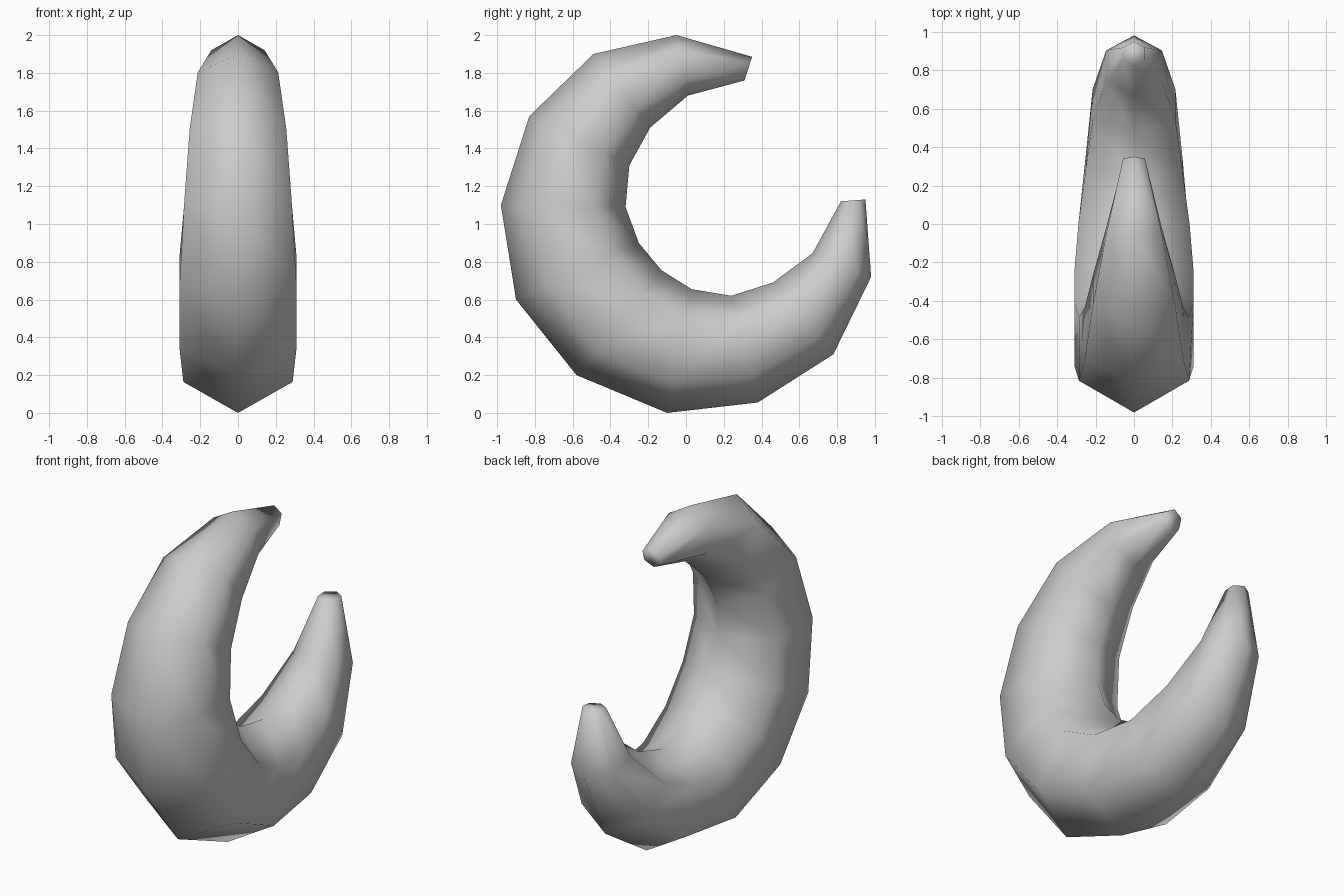
import bpy, bmesh, math
from mathutils import Vector

cube = bpy.data.objects.get("Cube")
if cube:
    bpy.data.objects.remove(cube, do_unlink=True)

SIDES = 6

# Outer and inner spine of the crescent as (y, z), from upper tip to lower tip
OUTER = [(.35, 1.885), (-.05, 2), (-.49, 1.9), (-.83, 1.57), (-.98, 1.1), (-.9, .6),
         (-.58, .2), (-.1, 0), (.38, .055), (.78, .31), (.98, .72), (.95, 1.13)]
INNER = [(.31, 1.76), (.01, 1.68), (-.19, 1.51), (-.3, 1.31), (-.32, 1.09), (-.25, .9),
         (-.13, .755), (.03, .655), (.24, .62), (.46, .69), (.67, .845), (.82, 1.12)]


def make_material(name, color):
    mat = bpy.data.materials.new(name)
    mat.use_nodes = True
    mat.diffuse_color = color
    mat.node_tree.nodes["Principled BSDF"].inputs["Base Color"].default_value = color
    return mat


def add_ring(bm, outer, inner):
    """Regular polygon whose corners touch the outer and inner spine."""
    a, b = Vector((0, *outer)), Vector((0, *inner))
    centre, arm = (a + b) / 2, (a - b) / 2
    side = Vector((arm.length, 0, 0))
    angles = [math.tau * i / SIDES for i in range(SIDES)]
    return [bm.verts.new(centre + arm * math.cos(t) + side * math.sin(t)) for t in angles]


# Crescent body: lofted rings with closed tips
bm = bmesh.new()
rings = [add_ring(bm, o, i) for o, i in zip(OUTER, INNER)]
for r, s in zip(rings, rings[1:]):
    for i in range(SIDES):
        j = (i + 1) % SIDES
        bm.faces.new((r[i], r[j], s[j], s[i]))
bm.faces.new(rings[0])
bm.faces.new(rings[-1])
bmesh.ops.recalc_face_normals(bm, faces=bm.faces)
for face in bm.faces:
    face.smooth = True

mesh = bpy.data.meshes.new("crescent_body")
bm.to_mesh(mesh)
bm.free()
mesh.materials.append(make_material("light grey", (.6, .6, .6, 1)))
body = bpy.data.objects.new("crescent_body", mesh)
bpy.context.collection.objects.link(body)
